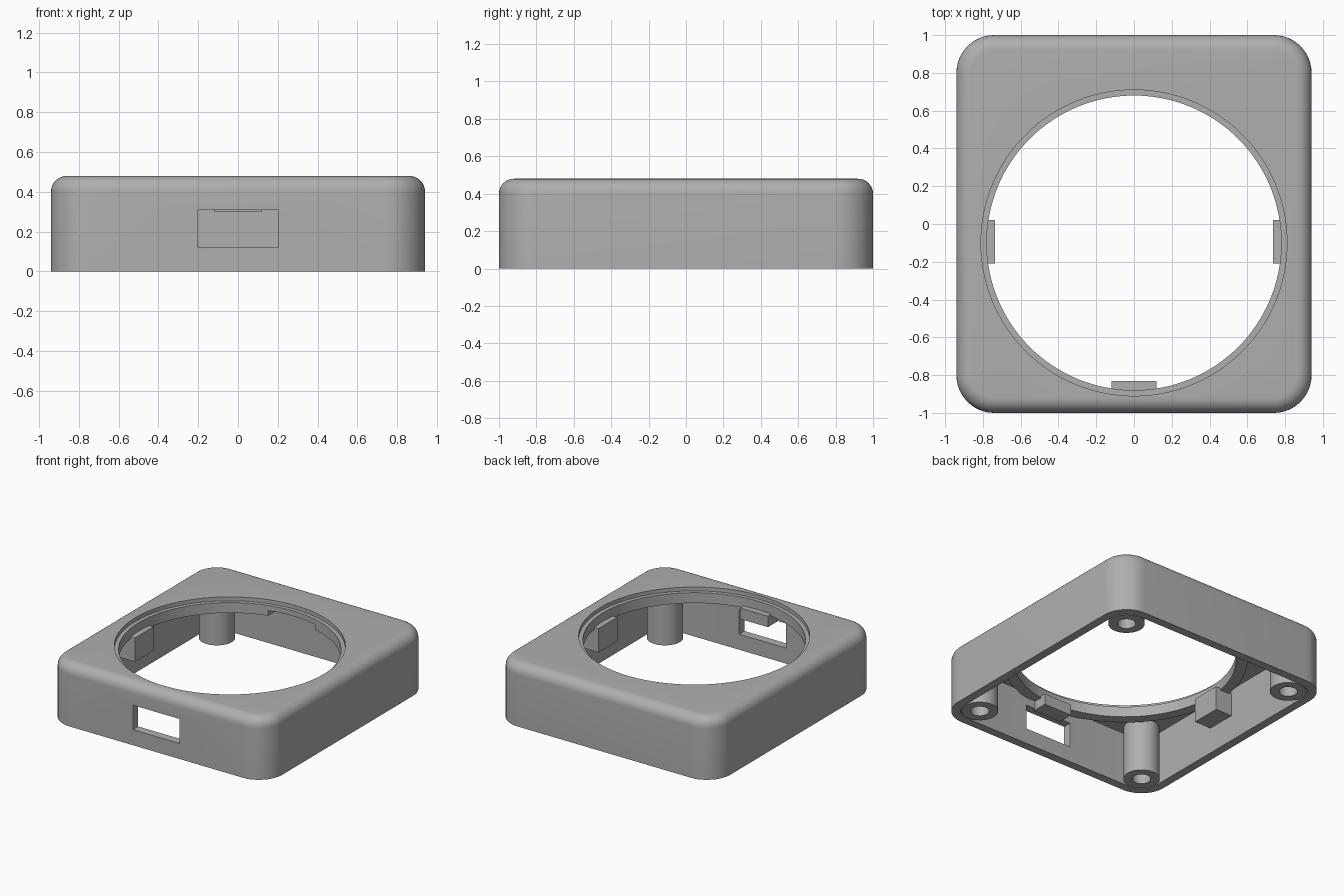
import bpy, bmesh, math
from mathutils import Matrix

cube = bpy.data.objects.get("Cube")
if cube:
    bpy.data.objects.remove(cube, do_unlink=True)

W, D, H = 0.94, 1.0, 0.48           # half width, half depth, height
CORNER, FILLET, WALL = 0.2, 0.08, 0.065
CEILING, LIP_Z, RING_Z = 0.41, 0.45, 0.37
HOLE_Y, HOLE_R, REBATE_R = -0.1, 0.78, 0.81

grey = bpy.data.materials.new("light grey plastic")
grey.use_nodes = True
grey.diffuse_color = (0.43, 0.43, 0.43, 1)
grey.node_tree.nodes["Principled BSDF"].inputs["Base Color"].default_value = grey.diffuse_color


def finish(name, bm):
    bmesh.ops.recalc_face_normals(bm, faces=bm.faces[:])
    mesh = bpy.data.meshes.new(name)
    bm.to_mesh(mesh)
    bm.free()
    mesh.materials.append(grey)
    obj = bpy.data.objects.new(name, mesh)
    bpy.context.collection.objects.link(obj)
    return obj


def select(obj):
    bpy.ops.object.select_all(action='DESELECT')
    obj.select_set(True)
    bpy.context.view_layer.objects.active = obj


def smooth(obj):
    select(obj)
    bpy.ops.object.shade_smooth_by_angle(angle=math.radians(30))


def cut(obj, cutter):
    select(obj)
    mod = obj.modifiers.new("cut", 'BOOLEAN')
    mod.operation, mod.solver, mod.object = 'DIFFERENCE', 'EXACT', cutter
    bpy.ops.object.modifier_apply(modifier=mod.name)
    bpy.data.objects.remove(cutter, do_unlink=True)


def rounded_block(name, levels):
    """Loft rounded rectangles; each level is (inset, z)."""
    bm = bmesh.new()
    rings = []
    for inset, z in levels:
        r, ring = CORNER - inset, []
        for q, (sx, sy) in enumerate([(1, 1), (-1, 1), (-1, -1), (1, -1)]):
            for i in range(13):
                a = math.pi / 2 * (q + i / 12)
                ring.append(bm.verts.new((sx * (W - CORNER) + r * math.cos(a),
                                          sy * (D - CORNER) + r * math.sin(a), z)))
        rings.append(ring)
    for low, high in zip(rings, rings[1:]):
        for i in range(len(low)):
            j = (i + 1) % len(low)
            bm.faces.new((low[i], low[j], high[j], high[i]))
    bm.faces.new(rings[0])
    bm.faces.new(rings[-1])
    return finish(name, bm)


def box(name, x0, x1, y0, y1, z0, z1):
    bm = bmesh.new()
    place = Matrix.Translation(((x0 + x1) / 2, (y0 + y1) / 2, (z0 + z1) / 2))
    bmesh.ops.create_cube(bm, size=1, matrix=place @ Matrix.Diagonal((x1 - x0, y1 - y0, z1 - z0, 1)))
    return finish(name, bm)


def lathe(name, profile, x, y, sides, closed=True):
    """Spin a (radius, z) profile around a vertical axis."""
    bm = bmesh.new()
    verts = [bm.verts.new((r, 0, z)) for r, z in profile]
    pairs = list(zip(verts, verts[1:] + verts[:1]))
    edges = [bm.edges.new(p) for p in (pairs if closed else pairs[:-1])]
    bmesh.ops.spin(bm, geom=verts + edges, axis=(0, 0, 1), cent=(0, 0, 0),
                   angle=2 * math.pi, steps=sides, use_duplicate=False)
    bmesh.ops.remove_doubles(bm, verts=bm.verts[:], dist=0.0001)
    bmesh.ops.translate(bm, verts=bm.verts[:], vec=(x, y, 0))
    return finish(name, bm)


# Hollow shell, open below, with a filleted top edge
arc = [math.pi / 2 * i / 8 for i in range(9)]
levels = [(0, 0)] + [(FILLET * (1 - math.cos(a)), H - FILLET + FILLET * math.sin(a)) for a in arc]
shell = rounded_block("shell", levels)
cut(shell, rounded_block("cavity_cutter", [(WALL, -0.1), (WALL, CEILING)]))

# Round opening in the top and the port in the front wall
cut(shell, lathe("opening_cutter", [(0, 0.3), (REBATE_R, 0.3), (REBATE_R, 0.6), (0, 0.6)],
                 0, HOLE_Y, 128, closed=False))
cut(shell, box("port_cutter", -0.2, 0.2, -1.1, -0.9, 0.12, 0.31))
smooth(shell)

# Stepped ring under the opening, notched at the back
ring = lathe("opening_ring", [(HOLE_R, RING_Z), (0.86, RING_Z), (0.86, LIP_Z), (HOLE_R, LIP_Z)],
             0, HOLE_Y, 128)
cut(ring, box("notch_cutter", -0.2, 0.2, 0.5, 0.9, 0.3, CEILING))
smooth(ring)

# Corner screw posts with blind holes
for side, sx in (("left", 1), ("right", -1)):
    for end, sy in (("front", -1), ("back", 1)):
        post = lathe(f"{end}_{side}_screw_post",
                     [(0, 0.33), (0.065, 0.33), (0.065, 0), (0.128, 0), (0.128, 0.42), (0, 0.42)],
                     sx * (W - CORNER), sy * (D - CORNER), 40, closed=False)
        smooth(post)

# Support tabs on the side walls and above the port
for side, sx in (("left", 1), ("right", -1)):
    xs = sorted((sx * 0.735, sx * 0.9))
    box(f"{side}_tab", xs[0], xs[1], -0.21, 0.02, 0.2, 0.385)
box("front_tab", -0.12, 0.12, -0.95, -0.83, 0.3, 0.385)
